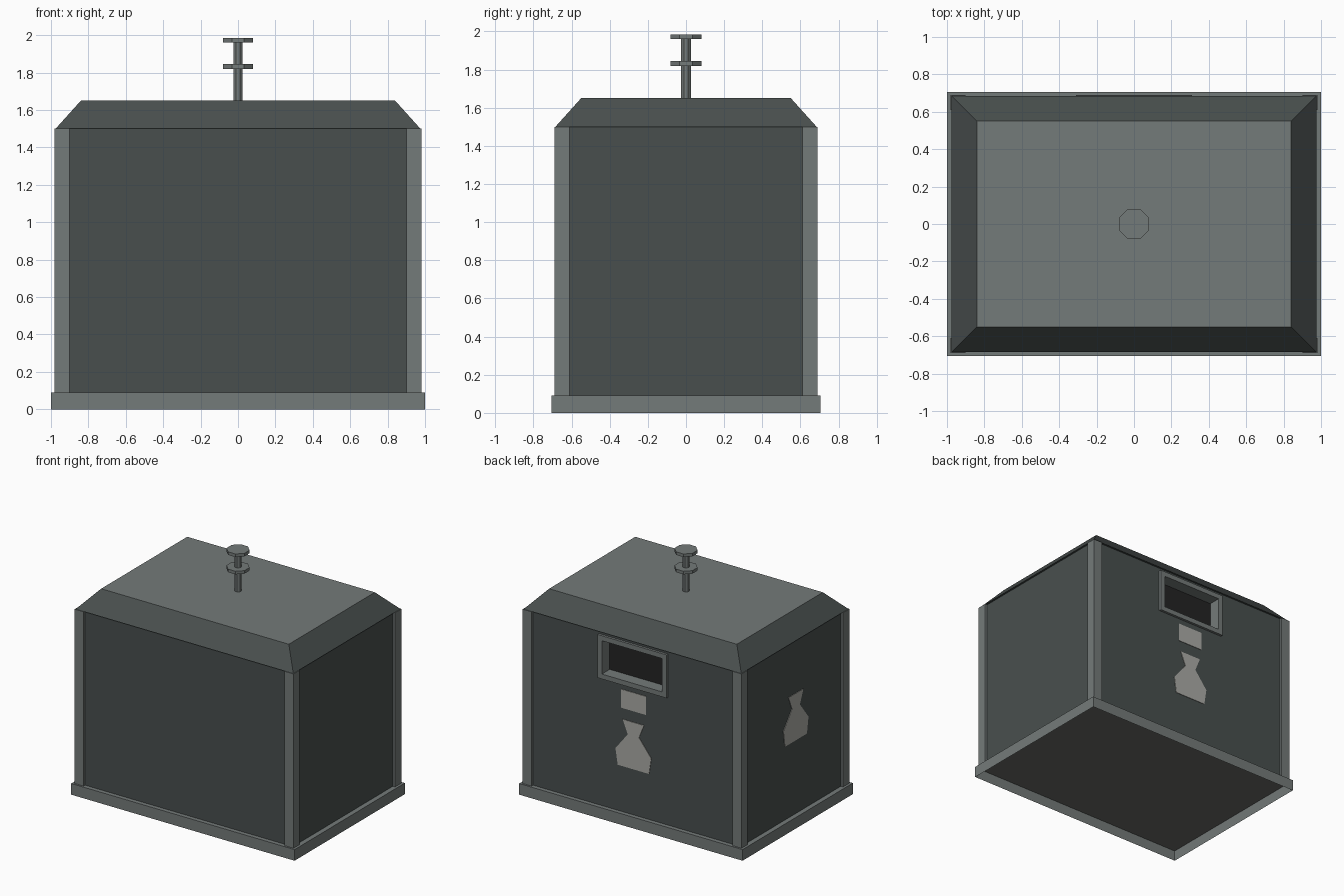
import bpy, bmesh, math
from mathutils import Matrix, Vector

if "Cube" in bpy.data.objects:
    bpy.data.objects.remove(bpy.data.objects["Cube"])


def material(name, rgb):
    m = bpy.data.materials.new(name)
    lin = [((c + 0.055) / 1.055) ** 2.4 for c in rgb]
    m.diffuse_color = (*lin, 1)
    m.use_nodes = True
    m.node_tree.nodes["Principled BSDF"].inputs["Base Color"].default_value = m.diffuse_color
    return m


LIGHT = material("light steel", (0.455, 0.48, 0.475))
DARK = material("dark panel", (0.285, 0.31, 0.305))
PALE = material("pale marking", (0.67, 0.67, 0.65))
BLACK = material("hatch black", (0.14, 0.14, 0.14))
UNDER = material("underside grey", (0.41, 0.41, 0.40))


def finish(name, bm, *mats):
    bmesh.ops.recalc_face_normals(bm, faces=bm.faces[:])
    me = bpy.data.meshes.new(name)
    bm.to_mesh(me)
    bm.free()
    for m in mats:
        me.materials.append(m)
    ob = bpy.data.objects.new(name, me)
    bpy.context.collection.objects.link(ob)
    return ob


def add_box(bm, lo, hi):
    vs = bmesh.ops.create_cube(bm, size=1)["verts"]
    for v in vs:
        v.co = Vector([(a + b) / 2 + c * (b - a) for a, b, c in zip(lo, hi, v.co)])
    bm.normal_update()
    return vs


def box(name, lo, hi, *mats):
    bm = bmesh.new()
    add_box(bm, lo, hi)
    return finish(name, bm, *mats)


# Base tray: shallow skirt, hollow underneath
bm = bmesh.new()
add_box(bm, (-1, -0.705, 0), (1, 0.705, 0.09))
under = min(bm.faces, key=lambda f: f.calc_center_median().z)
bmesh.ops.inset_region(bm, faces=[under], thickness=0.01)
for v in under.verts:
    v.co.z = 0.08
under.material_index = 1
finish("base_tray", bm, LIGHT, UNDER)

# Body with a niche cut into the back for the hatch
body = box("body", (-0.96, -0.67, 0.09), (0.96, 0.67, 1.5), DARK, LIGHT, BLACK)
cutter = box("hatch_cutter", (-0.27, 0.59, 1.165), (0.27, 0.8, 1.435))
cutter.hide_render = True
mod = body.modifiers.new("hatch", "BOOLEAN")
mod.operation = "DIFFERENCE"
mod.solver = "EXACT"
mod.object = cutter
bpy.context.view_layer.objects.active = body
bpy.ops.object.modifier_apply(modifier="hatch")
bpy.data.objects.remove(cutter)
for f in body.data.polygons:
    c = f.center
    f.material_index = 0
    if abs(c.x) < 0.3 and 1.1 < c.z < 1.46 and 0.5 < c.y < 0.66:
        f.material_index = 2 if abs(f.normal.y) > 0.9 else 1

# Corner posts
for sx, nx in ((-1, "left"), (1, "right")):
    for sy, ny in ((-1, "front"), (1, "back")):
        xs = sorted((sx * 0.9, sx * 0.98))
        ys = sorted((sy * 0.61, sy * 0.69))
        box(f"post_{ny}_{nx}", (xs[0], ys[0], 0.09), (xs[1], ys[1], 1.5), LIGHT)

# Hatch frame: a raised rectangular ring
bm = bmesh.new()
outer = [(-0.31, 1.125), (0.31, 1.125), (0.31, 1.475), (-0.31, 1.475)]
inner = [(-0.27, 1.165), (0.27, 1.165), (0.27, 1.435), (-0.27, 1.435)]
rings = [[bm.verts.new((x, y, z)) for x, z in pts]
         for pts, y in ((outer, 0.665), (outer, 0.69), (inner, 0.69), (inner, 0.665))]
for i in range(4):
    a, b = rings[i], rings[(i + 1) % 4]
    for k in range(4):
        n = (k + 1) % 4
        bm.faces.new((a[k], a[n], b[n], b[k]))
finish("hatch_frame", bm, LIGHT)

# Hipped roof: dark slopes, light flat top
bm = bmesh.new()
for v in add_box(bm, (-0.975, -0.685, 1.5), (0.975, 0.685, 1.65)):
    if v.co.z > 1.6:
        v.co.x = math.copysign(0.84, v.co.x)
        v.co.y = math.copysign(0.55, v.co.y)
bm.normal_update()
for f in bm.faces:
    f.material_index = 1 if f.normal.z > 0.9 else 0
finish("roof", bm, DARK, LIGHT)


# Lifting pin: octagonal stem with two discs
def octagon(name, half_width, z0, z1):
    bm = bmesh.new()
    r = half_width / math.cos(math.pi / 8)
    place = Matrix.Translation((0, 0, (z0 + z1) / 2)) @ Matrix.Rotation(math.pi / 8, 4, "Z")
    bmesh.ops.create_cone(bm, cap_ends=True, segments=8, radius1=r, radius2=r,
                          depth=z1 - z0, matrix=place)
    finish(name, bm, LIGHT)


octagon("pin_stem", 0.025, 1.64, 1.965)
octagon("pin_lower_disc", 0.08, 1.82, 1.845)
octagon("pin_top_disc", 0.08, 1.96, 1.985)

# Pale markings: label plate and sack symbols as thin plates
SACK = [(0.095, 0.19), (0.05, 0.08), (0.16, -0.06), (0.14, -0.19)]
SACK = SACK + [(-u, w) for u, w in reversed(SACK)]
LABEL = [(0.112, 0.075), (0.112, -0.075), (-0.112, -0.075), (-0.112, 0.075)]


def marking(name, outline, place):
    bm = bmesh.new()
    lo, hi = [[bm.verts.new(place(u, w, d)) for u, w in outline] for d in (0, 0.004)]
    bm.faces.new(lo)
    bm.faces.new(hi)
    for k in range(len(outline)):
        n = (k + 1) % len(outline)
        bm.faces.new((lo[k], lo[n], hi[n], hi[k]))
    finish(name, bm, PALE)


marking("back_label", LABEL, lambda u, w, d: (u, 0.67 + d, 1.005 + w))
marking("back_sack_symbol", SACK, lambda u, w, d: (u, 0.67 + d, 0.65 + w))
marking("left_sack_symbol", SACK, lambda u, w, d: (-0.96 - d, u - 0.03, 0.875 + w))
